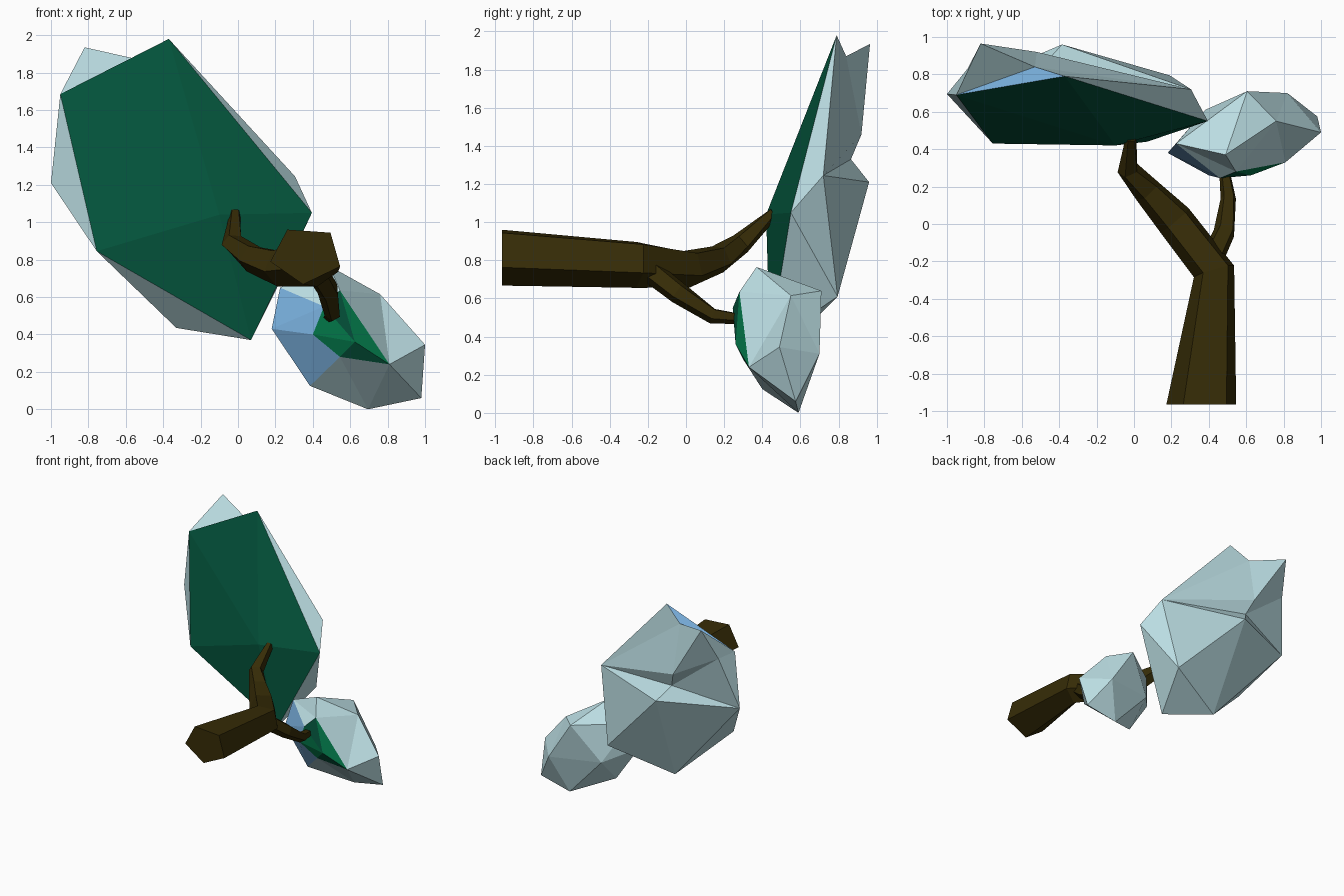
import bpy, bmesh, math
from mathutils import Vector

if "Cube" in bpy.data.objects:
    bpy.data.objects.remove(bpy.data.objects["Cube"])


def material(name, rgb):
    m = bpy.data.materials.new(name)
    m.diffuse_color = (*rgb, 1)
    m.use_nodes = True
    m.node_tree.nodes["Principled BSDF"].inputs["Base Color"].default_value = m.diffuse_color
    return m


bark = material("dark_bark", (0.037, 0.025, 0.002))
snow = material("pale_snow", (0.50, 0.73, 0.77))
blue = material("ice_blue", (0.19, 0.43, 0.72))
pine = material("deep_green", (0.001, 0.085, 0.043))
leaf = material("bright_green", (0.001, 0.200, 0.072))


def finish(bm, name, mats):
    bmesh.ops.recalc_face_normals(bm, faces=bm.faces)
    mesh = bpy.data.meshes.new(name)
    bm.to_mesh(mesh)
    bm.free()
    for m in mats:
        mesh.materials.append(m)
    ob = bpy.data.objects.new(name, mesh)
    bpy.context.collection.objects.link(ob)
    return ob


def limb(name, path, first_dir, sides=5):
    """Tapered five-sided tube through (centre, half width, half height) sections."""
    bm = bmesh.new()
    pts = [Vector(s[0]) for s in path]
    rings = []
    for i, (p, w, h) in enumerate(path):
        if i == 0:
            d = Vector(first_dir)
        else:
            d = (pts[i] - pts[i - 1]).normalized()
            if i < len(pts) - 1:
                d += (pts[i + 1] - pts[i]).normalized()
        d.normalize()
        side = d.cross(Vector((0, 0, 1))).normalized()
        up = side.cross(d)
        ring = []
        for k in range(sides):
            a = math.radians(-23) + k * math.tau / sides
            ring.append(bm.verts.new(pts[i] + w * math.cos(a) * side + h * math.sin(a) * up))
        rings.append(ring)
    for a, b in zip(rings, rings[1:]):
        for k in range(sides):
            j = (k + 1) % sides
            bm.faces.new((a[k], a[j], b[j], b[k]))
    bm.faces.new(rings[0])
    bm.faces.new(rings[-1])
    return finish(bm, name, [bark])


def clump(name, points, groups):
    """Faceted crown: lettered corners, triangles spelled by letter, per colour."""
    bm = bmesh.new()
    v = {k: bm.verts.new(p) for k, p in points.items()}
    for i, (mat, tris) in enumerate(groups):
        for t in tris.split():
            bm.faces.new([v[c] for c in t]).material_index = i
    return finish(bm, name, [g[0] for g in groups])


# Trunk bending into the upper branch
limb("trunk", [
    ((0.365, -0.965, 0.825), 0.197, 0.158),
    ((0.430, -0.25, 0.785), 0.118, 0.130),
    ((0.22, 0.02, 0.76), 0.105, 0.103),
    ((0.07, 0.18, 0.81), 0.078, 0.078),
    ((-0.03, 0.29, 0.89), 0.060, 0.060),
    ((-0.015, 0.46, 1.05), 0.030, 0.030)], (0, 1, 0))

# Lower side branch
limb("side_branch", [
    ((0.42, -0.18, 0.74), 0.065, 0.065),
    ((0.485, -0.04, 0.63), 0.060, 0.060),
    ((0.505, 0.14, 0.51), 0.043, 0.043),
    ((0.485, 0.28, 0.495), 0.030, 0.030)], (0.2, 0.8, -0.5))

# Large crown: green underside, snow over the rest
clump("large_crown", dict(
    A=(-0.95, 0.69, 1.685), B=(-0.37, 0.79, 1.98), C=(0.395, 0.55, 1.05),
    D=(0.07, 0.44, 0.37), E=(-0.755, 0.43, 0.845), F=(-0.10, 0.42, 1.04),
    G=(-0.82, 0.965, 1.935), H=(-0.53, 0.84, 1.87), I=(-1.0, 0.695, 1.21),
    J=(-0.33, 0.62, 0.435), K=(0.305, 0.72, 1.245), L=(0.19, 0.795, 0.61),
    M=(-0.385, 0.96, 1.21), N=(-0.89, 0.83, 1.66), P=(-0.47, 0.865, 1.33),
    Q=(-0.52, 0.92, 1.46)), [
    (snow, "AHG BCK CDL CLK DEJ DJL EAI EIJ AGN ANI BKH HKQ HQG GQN "
           "NQP QKP KMP NPI PMI KLM LJM JIM"),
    (pine, "FAB FBC FCD FDE FEA"),
    (blue, "ABH")])

# Small crown: green and blue facets towards the branch, snow behind
clump("small_crown", dict(
    a=(0.18, 0.38, 0.43), b=(0.225, 0.43, 0.65), c=(0.385, 0.40, 0.125),
    d=(0.695, 0.59, 0.0), e=(0.98, 0.575, 0.06), f=(1.0, 0.49, 0.345),
    g=(0.76, 0.55, 0.615), h=(0.49, 0.37, 0.765), m=(0.81, 0.33, 0.24),
    n=(0.545, 0.30, 0.28), o=(0.625, 0.26, 0.36), p=(0.40, 0.26, 0.40),
    u=(0.545, 0.28, 0.635), t=(0.46, 0.245, 0.55), r=(0.605, 0.71, 0.64),
    q=(0.82, 0.70, 0.31), s=(0.38, 0.61, 0.34)), [
    (snow, "ncd nmd mde mef btu buh uhg ugm mgf hrg bhr brs bsa asc csd sdq deq efq fgq grq rsq"),
    (blue, "bat atp apc pnc"),
    (pine, "tou onm"),
    (leaf, "tpo pno uom")])
